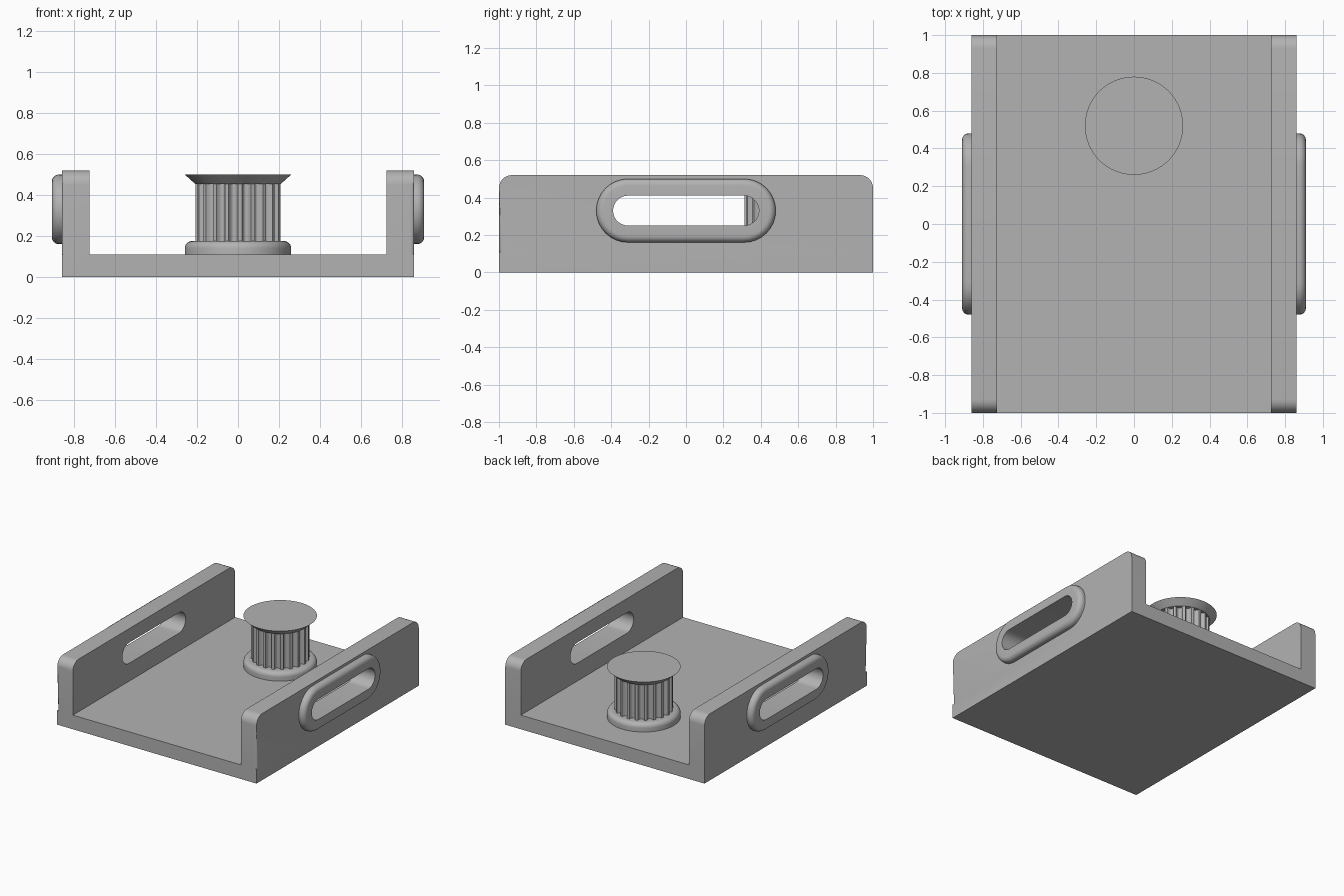
import bpy, bmesh, math

if "Cube" in bpy.data.objects:
    bpy.data.objects.remove(bpy.data.objects["Cube"], do_unlink=True)

grey = bpy.data.materials.new("plain grey")
grey.use_nodes = True
COLOUR = (0.45, 0.45, 0.45, 1)
grey.diffuse_color = COLOUR
grey.node_tree.nodes["Principled BSDF"].inputs["Base Color"].default_value = COLOUR

FLOOR_Z, WALL_Z = 0.11, 0.52
INNER_X, OUTER_X = 0.725, 0.86
SLOT_Z, SLOT_HALF, SLOT_R = 0.33, 0.31, 0.08


def finish(name, bm):
    bmesh.ops.recalc_face_normals(bm, faces=bm.faces)
    mesh = bpy.data.meshes.new(name)
    bm.to_mesh(mesh)
    bm.free()
    mesh.materials.append(grey)
    obj = bpy.data.objects.new(name, mesh)
    bpy.context.collection.objects.link(obj)
    return obj


def activate(obj):
    bpy.ops.object.select_all(action="DESELECT")
    obj.select_set(True)
    bpy.context.view_layer.objects.active = obj


def smooth(obj):
    activate(obj)
    bpy.ops.object.shade_smooth_by_angle(angle=math.radians(35))


def box(x0, x1, y0, y1, z0, z1):
    bm = bmesh.new()
    bmesh.ops.create_cube(bm, size=1)
    for v in bm.verts:
        v.co = (x1 if v.co.x > 0 else x0, y1 if v.co.y > 0 else y0, z1 if v.co.z > 0 else z0)
    return bm


def combine(target, tool, operation):
    mod = target.modifiers.new("cut", "BOOLEAN")
    mod.operation, mod.object, mod.solver = operation, tool, "EXACT"
    activate(target)
    bpy.ops.object.modifier_apply(modifier=mod.name)
    bpy.data.objects.remove(tool, do_unlink=True)


def skin(loops, closed):
    """Bridge equal loops of points; cap the ends or close the section."""
    bm = bmesh.new()
    rings = [[bm.verts.new(p) for p in loop] for loop in loops]
    n = len(rings[0])
    pairs = list(zip(rings, rings[1:])) + ([(rings[-1], rings[0])] if closed else [])
    for a, b in pairs:
        for i in range(n):
            j = (i + 1) % n
            bm.faces.new((a[i], a[j], b[j], b[i]))
    if not closed:
        bm.faces.new(rings[0])
        bm.faces.new(rings[-1])
    return bm


def stadium(x, r, steps=16):
    pts = []
    for end in (1, -1):
        for i in range(steps + 1):
            a = math.pi * i / steps - math.pi / 2
            pts.append((x, end * (SLOT_HALF + r * math.cos(a)), SLOT_Z + end * r * math.sin(a)))
    return pts


def circle(r, z, y=0.52, steps=64):
    return [(r * math.cos(math.tau * i / steps), y + r * math.sin(math.tau * i / steps), z)
            for i in range(steps)]


def side_wall(side):
    bm = box(INNER_X, OUTER_X, -1, 1, FLOOR_Z, WALL_Z)
    # Rounded upper corners
    top = [e for e in bm.edges if all(v.co.z > 0.5 for v in e.verts)
           and abs(e.verts[0].co.y - e.verts[1].co.y) < 0.01]
    bmesh.ops.bevel(bm, geom=top, offset=0.07, segments=8, profile=0.5, affect="EDGES")
    # Softened outer front edge, above the floor
    front = [e for e in bm.edges if all(v.co.x > OUTER_X - 0.001 and v.co.y < -0.999 for v in e.verts)]
    bmesh.ops.bevel(bm, geom=front, offset=0.02, segments=4, profile=0.5, affect="EDGES")
    for v in bm.verts:
        v.co.x *= side
    return finish("side_wall", bm)


# Tray: floor and two walls in one piece, with a slot through each wall
tray = finish("tray", box(-OUTER_X, OUTER_X, -1, 1, 0, FLOOR_Z))
for side in (1, -1):
    combine(tray, side_wall(side), "UNION")
slot = finish("slot_cutter", skin([stadium(-1, SLOT_R), stadium(1, SLOT_R)], False))
combine(tray, slot, "DIFFERENCE")
smooth(tray)

# Raised rims around the slots, rounded on the outside
for side, label in ((1, "left"), (-1, "right")):
    section = [(OUTER_X - 0.01, SLOT_R), (0.91, SLOT_R)]
    for i in range(7):
        a = math.pi / 2 * i / 6
        section.append((0.875 + 0.035 * math.cos(a), 0.135 + 0.035 * math.sin(a)))
    section.append((OUTER_X - 0.01, 0.17))
    smooth(finish(label + "_slot_rim", skin([stadium(side * x, r) for x, r in section], True)))

# Pulley base: disc with a rounded rim
profile = [(0.26, FLOOR_Z - 0.005)]
for i in range(7):
    a = math.pi / 2 * i / 6
    profile.append((0.225 + 0.035 * math.cos(a), 0.14 + 0.035 * math.sin(a)))
smooth(finish("pulley_base", skin([circle(r, z) for r, z in profile], False)))

# Pulley drum: twenty teeth with rounded grooves between them
TEETH, SAMPLES = 20, 10
outline = []
for i in range(TEETH * SAMPLES):
    t = (i % SAMPLES) / SAMPLES
    depth = 0.028 * math.sqrt(math.sin(math.pi * (t - 0.3) / 0.7)) if t > 0.31 else 0
    a = math.tau * i / (TEETH * SAMPLES)
    outline.append(((0.208 - depth) * math.cos(a), 0.52 + (0.208 - depth) * math.sin(a)))
drum = skin([[(x, y, z) for x, y in outline] for z in (0.17, 0.46)], False)
smooth(finish("pulley_drum", drum))

# Pulley flange: flared cap
smooth(finish("pulley_flange", skin([circle(0.21, 0.455), circle(0.26, 0.5)], False)))
